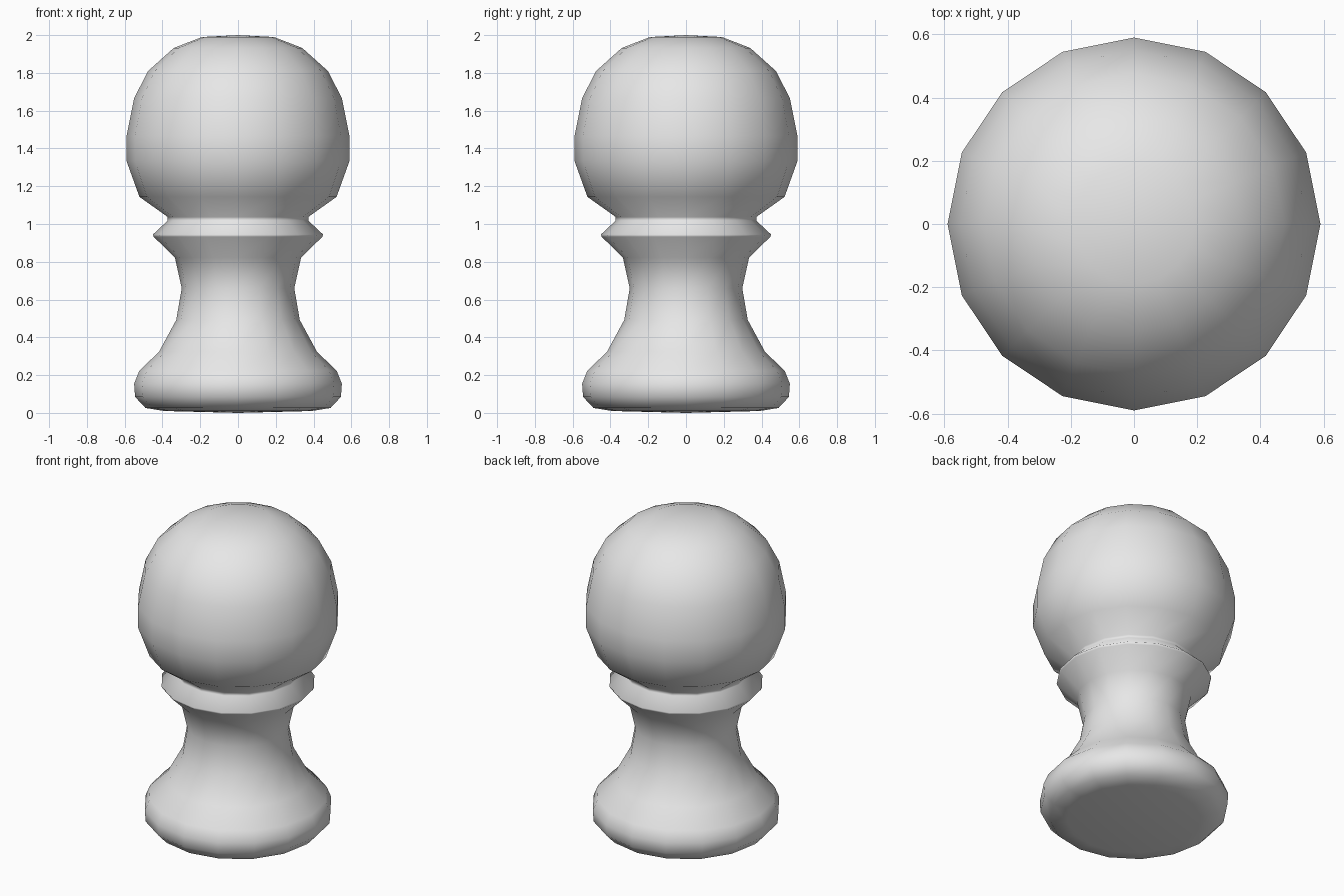
import bpy, bmesh, math

cube = bpy.data.objects.get("Cube")
if cube:
    bpy.data.objects.remove(cube, do_unlink=True)

SIDES = 16

# One plain grey for the whole piece
grey = bpy.data.materials.new("plain_grey")
grey.use_nodes = True
colour = (0.8, 0.8, 0.8, 1.0)
grey.diffuse_color = colour
grey.node_tree.nodes["Principled BSDF"].inputs["Base Color"].default_value = colour

# Turned outline as (radius, height), from the underside to the crown
foot = [(0, 0), (0.39, 0.01), (0.49, 0.026), (0.545, 0.085), (0.55, 0.155), (0.523, 0.222)]
stem = [(0.418, 0.324), (0.327, 0.492), (0.298, 0.66), (0.334, 0.822)]
collar = [(0.446, 0.932), (0.451, 0.944), (0.372, 1.018), (0.372, 1.037)]
head = [(0.522, 1.144), (0.59, 1.333), (0.59, 1.467), (0.55, 1.666),
        (0.476, 1.81), (0.34, 1.932), (0.19, 1.99), (0, 2.0)]


def lathe(name, profile, material):
    """Spin an outline around z into a closed, smooth-shaded solid."""
    bm = bmesh.new()
    verts = [bm.verts.new((r, 0, z)) for r, z in profile]
    edges = [bm.edges.new(pair) for pair in zip(verts, verts[1:])]
    bmesh.ops.spin(bm, geom=verts + edges, cent=(0, 0, 0), axis=(0, 0, 1),
                   angle=math.tau, steps=SIDES, use_merge=True)
    bmesh.ops.remove_doubles(bm, verts=bm.verts, dist=0.0005)
    bmesh.ops.recalc_face_normals(bm, faces=bm.faces)
    for face in bm.faces:
        face.smooth = True
    mesh = bpy.data.meshes.new(name)
    bm.to_mesh(mesh)
    bm.free()
    mesh.materials.append(material)
    obj = bpy.data.objects.new(name, mesh)
    bpy.context.collection.objects.link(obj)
    return obj


# The foot, stem, collar and head form one continuous turned piece
lathe("chess_pawn", foot + stem + collar + head, grey)
